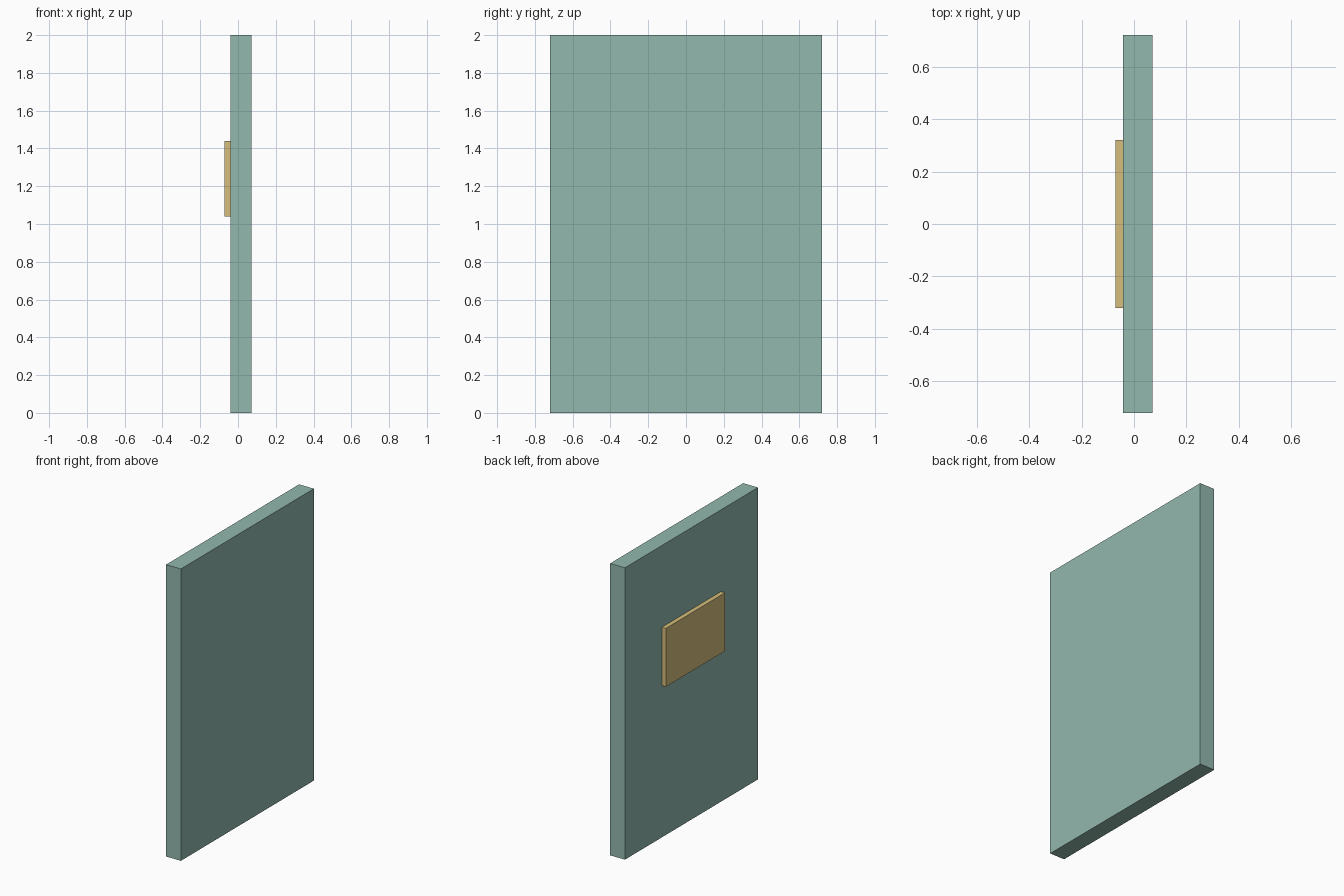
import bpy
import bmesh
from mathutils import Matrix, Vector

if "Cube" in bpy.data.objects:
    bpy.data.objects.remove(bpy.data.objects["Cube"])


def box(name, lo, hi, color):
    """Axis-aligned box spanning two opposite corners."""
    lo, hi = Vector(lo), Vector(hi)
    bm = bmesh.new()
    bmesh.ops.create_cube(bm, size=1.0, matrix=Matrix.Diagonal((*(hi - lo), 1.0)))
    mesh = bpy.data.meshes.new(name)
    bm.to_mesh(mesh)
    bm.free()
    mat = bpy.data.materials.new(name + "_material")
    mat.diffuse_color = (*color, 1.0)
    mat.use_nodes = True
    mat.node_tree.nodes["Principled BSDF"].inputs["Base Color"].default_value = mat.diffuse_color
    mesh.materials.append(mat)
    obj = bpy.data.objects.new(name, mesh)
    obj.location = (lo + hi) / 2
    bpy.context.collection.objects.link(obj)
    return obj


back_x, seam_x, front_x = -0.071, -0.041, 0.071

# Tall flat slab
box("panel", (seam_x, -0.72, 0.0), (front_x, 0.72, 2.0), (0.29, 0.48, 0.42))

# Thin mounting plate on the slab's left face
box("mounting_plate", (back_x, -0.32, 1.04), (seam_x, 0.32, 1.44), (0.66, 0.51, 0.20))
